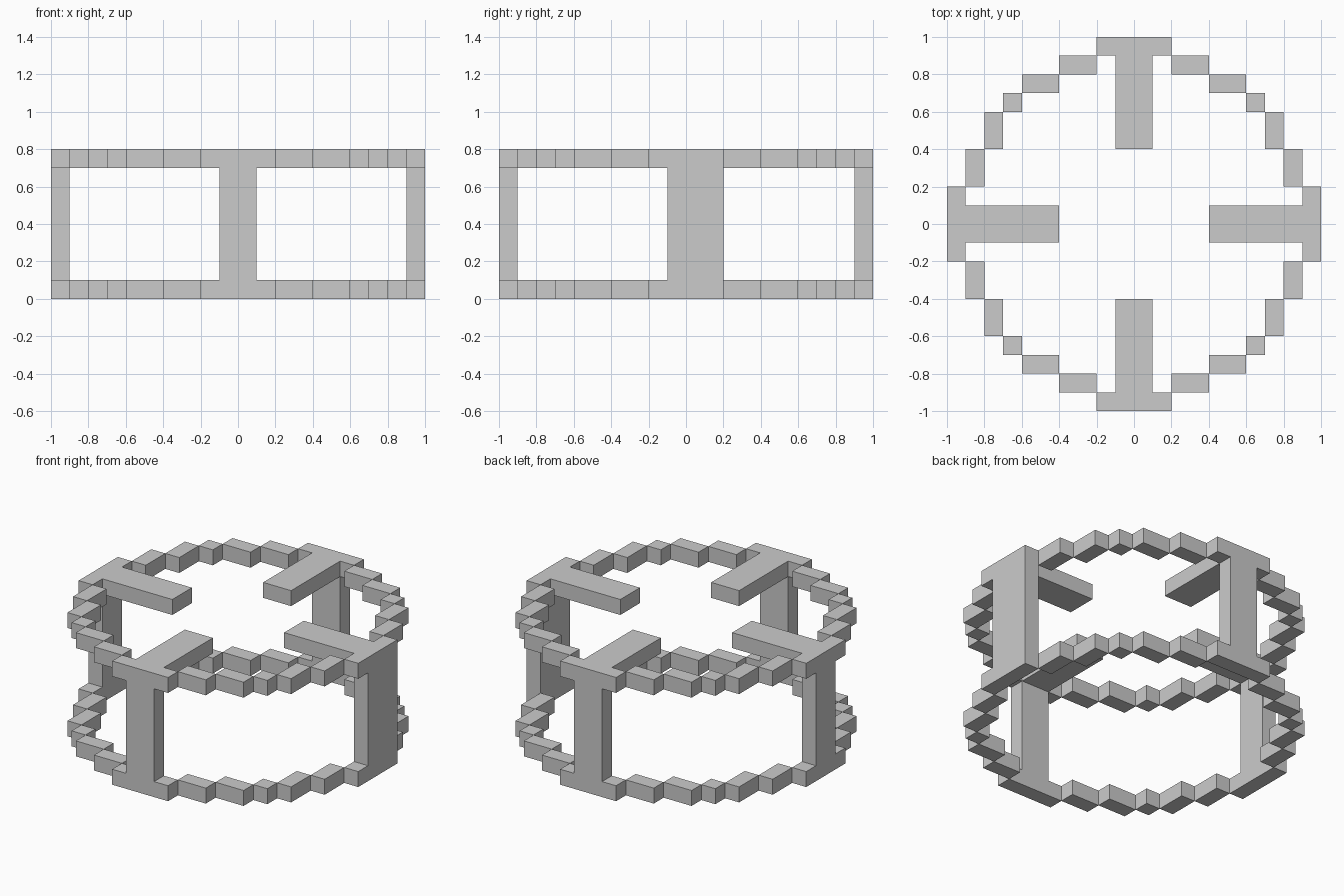
import bpy, bmesh, math
from mathutils import Matrix, Vector

if "Cube" in bpy.data.objects:
    bpy.data.objects.remove(bpy.data.objects["Cube"])


def finish(name, bm):
    bmesh.ops.recalc_face_normals(bm, faces=bm.faces)
    me = bpy.data.meshes.new(name)
    bm.to_mesh(me)
    bm.free()
    ob = bpy.data.objects.new(name, me)
    bpy.context.collection.objects.link(ob)
    return ob


def add_box(bm, lo, hi):
    lo, hi = Vector(lo), Vector(hi)
    m = Matrix.Translation((lo + hi) / 2) @ Matrix.Diagonal((*(hi - lo), 1))
    bmesh.ops.create_cube(bm, size=1, matrix=m)


# Stepped rings: blocks of one quadrant, mirrored into all four
STEPS = [(0.2, 0.4, 0.8, 0.9), (0.4, 0.6, 0.7, 0.8), (0.6, 0.7, 0.6, 0.7),
         (0.7, 0.8, 0.4, 0.6), (0.8, 0.9, 0.2, 0.4)]


def stepped_ring(name, z):
    bm = bmesh.new()
    for x0, x1, y0, y1 in STEPS:
        for sx in (1, -1):
            for sy in (1, -1):
                xa, xb = sorted((sx * x0, sx * x1))
                ya, yb = sorted((sy * y0, sy * y1))
                add_box(bm, (xa, ya, z), (xb, yb, z + 0.1))
    finish(name, bm)


stepped_ring("lower_ring", 0.0)
stepped_ring("upper_ring", 0.7)

# Side frames: rim bars, post and inward spoke as one clean solid
AXES = ([-0.2, -0.1, 0.1, 0.2], [0.4, 0.9, 1.0], [0.0, 0.1, 0.7, 0.8])


def side_frame(name, angle, wide=False):
    post_cols = (0, 1) if wide else (1,)

    def filled(i, j, k):
        if not (0 <= i < 3 and 0 <= j < 2 and 0 <= k < 3):
            return False
        if j == 0:
            return i == 1 and k == 2          # spoke
        return k != 1 or i in post_cols       # rim bars, post

    bm = bmesh.new()
    for i in range(3):
        for j in range(2):
            for k in range(3):
                if not filled(i, j, k):
                    continue
                cell = (i, j, k)
                for a in range(3):
                    for s in (0, 1):
                        nb = list(cell)
                        nb[a] += 2 * s - 1
                        if filled(*nb):
                            continue
                        b, c = (a + 1) % 3, (a + 2) % 3
                        vs = []
                        for db, dc in ((0, 0), (1, 0), (1, 1), (0, 1)):
                            p = list(cell)
                            p[a] += s
                            p[b] += db
                            p[c] += dc
                            vs.append(bm.verts.new([AXES[n][p[n]] for n in range(3)]))
                        bm.faces.new(vs)
    bmesh.ops.remove_doubles(bm, verts=bm.verts, dist=1e-4)
    bmesh.ops.recalc_face_normals(bm, faces=bm.faces)
    bmesh.ops.dissolve_limit(bm, angle_limit=0.01, verts=bm.verts, edges=bm.edges)
    bmesh.ops.rotate(bm, verts=bm.verts, cent=(0, 0, 0),
                     matrix=Matrix.Rotation(math.radians(angle), 3, 'Z'))
    finish(name, bm)


side_frame("back_frame", 0)
side_frame("left_frame", 90)
side_frame("front_frame", 180)
side_frame("right_frame", -90, wide=True)
